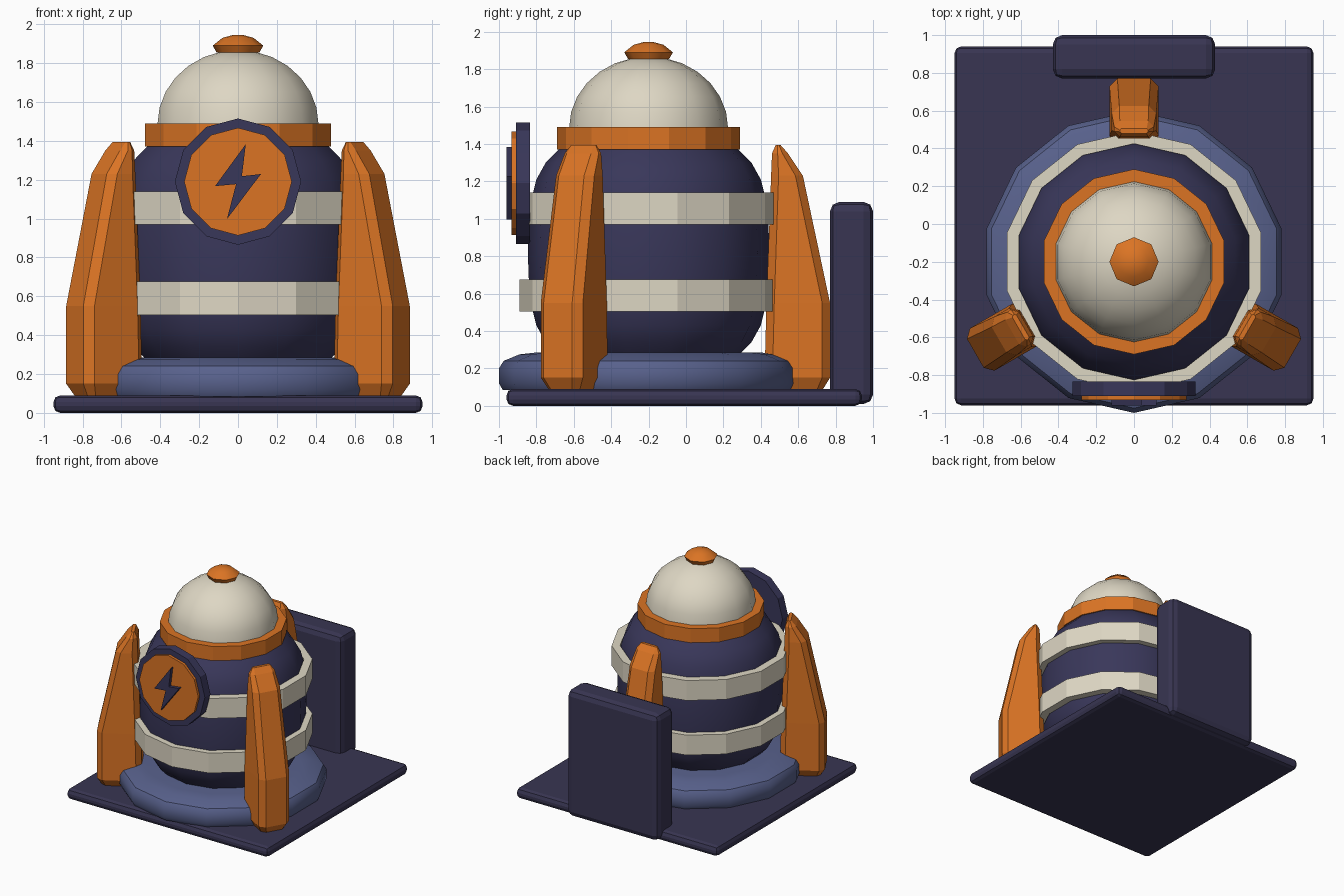
import bpy, bmesh, math
from mathutils import Matrix

if "Cube" in bpy.data.objects:
    bpy.data.objects.remove(bpy.data.objects["Cube"])

CY = -0.2     # y of the tank axis
SIDES = 14


def material(name, rgb):
    m = bpy.data.materials.new(name)
    lin = [((c / 255 + 0.055) / 1.055) ** 2.4 for c in rgb]
    m.diffuse_color = (*lin, 1)
    m.use_nodes = True
    m.node_tree.nodes["Principled BSDF"].inputs["Base Color"].default_value = m.diffuse_color
    return m


NAVY = material("navy", (57, 55, 90))
PLATE = material("dark_slate", (56, 53, 82))
ORANGE = material("orange", (219, 116, 36))
CREAM = material("cream", (222, 215, 196))
BLUE = material("steel_blue", (88, 97, 140))


def finish(bm, name, mat, smooth=None):
    bmesh.ops.recalc_face_normals(bm, faces=bm.faces)
    me = bpy.data.meshes.new(name)
    bm.to_mesh(me)
    bm.free()
    ob = bpy.data.objects.new(name, me)
    bpy.context.collection.objects.link(ob)
    me.materials.append(mat)
    if smooth:
        bpy.ops.object.select_all(action='DESELECT')
        ob.select_set(True)
        bpy.context.view_layer.objects.active = ob
        bpy.ops.object.shade_smooth_by_angle(angle=math.radians(smooth))
    return ob


def loft(bm, rings, closed=False):
    """Skin rings of points; cap both ends, or join last to first."""
    vs = [[bm.verts.new(p) for p in ring] for ring in rings]
    n = len(vs[0])
    pairs = list(zip(vs, vs[1:])) + ([(vs[-1], vs[0])] if closed else [])
    for a, b in pairs:
        for i in range(n):
            j = (i + 1) % n
            bm.faces.new((a[i], a[j], b[j], b[i]))
    if not closed:
        bm.faces.new(vs[0][::-1])
        bm.faces.new(vs[-1])


def lathe(name, profile, mat, sides=SIDES, smooth=None, closed=False):
    """Turn (radius, z) points about the tank axis, one corner to the front."""
    bm = bmesh.new()
    angles = [2 * math.pi * i / sides - math.pi / 2 for i in range(sides)]
    loft(bm, [[(r * math.cos(a), CY + r * math.sin(a), z) for a in angles]
              for r, z in profile], closed)
    return finish(bm, name, mat, smooth)


def slab(name, x, y, z, bevel, mat):
    bm = bmesh.new()
    bmesh.ops.create_cube(bm, size=1)
    for v in bm.verts:
        v.co = [lo + (c + 0.5) * (hi - lo) for c, (lo, hi) in zip(v.co, (x, y, z))]
    bmesh.ops.bevel(bm, geom=bm.edges[:], offset=bevel, segments=2,
                    profile=0.5, affect='EDGES')
    return finish(bm, name, mat)


def front_plate(name, pts, y0, y1, mat):
    """Extrude an (x, z) outline from y0 forward to y1."""
    bm = bmesh.new()
    loft(bm, [[(x, y, z) for x, z in pts] for y in (y0, y1)])
    return finish(bm, name, mat)


def disc(r, n=12, z=1.19):
    return [(r * math.sin(2 * math.pi * i / n), z + r * math.cos(2 * math.pi * i / n))
            for i in range(n)]


# Ground plate and rear panel
slab("base_plate", (-0.95, 0.95), (-0.96, 0.94), (0, 0.09), 0.035, PLATE)
slab("rear_panel", (-0.43, 0.43), (0.77, 1.0), (0.01, 1.09), 0.05, PLATE)

# Round foot, tank body, collar
lathe("foot_ring", [(0.78, 0.085), (0.80, 0.12), (0.80, 0.2), (0.775, 0.24),
                    (0.69, 0.275), (0.6, 0.285)], BLUE, smooth=35)
lathe("tank_body", [(0.47, 0.26), (0.55, 0.34), (0.60, 0.43), (0.63, 0.55),
                    (0.642, 0.7), (0.645, 0.82), (0.642, 0.94), (0.63, 1.09),
                    (0.60, 1.21), (0.55, 1.30), (0.47, 1.38)], NAVY, smooth=40)
lathe("collar", [(0.49, 1.37), (0.49, 1.49)], ORANGE)

# Bands around the tank
for name, z0, z1 in (("lower_band", 0.505, 0.675), ("upper_band", 0.97, 1.14)):
    lathe(name, [(0.69, z0), (0.69, z1), (0.625, z1), (0.625, z0)], CREAM, closed=True)

# Dome and knob
steps = [math.radians(d) for d in (0, 13, 26, 39, 52, 65, 78, 86)]
lathe("dome", [(0.425 * math.cos(a), 1.485 + 0.382 * math.sin(a)) for a in steps],
      CREAM, smooth=40)
lathe("knob", [(0.11, 1.855), (0.13, 1.89), (0.08, 1.93), (0.025, 1.945)],
      ORANGE, sides=8, smooth=40)

# Front emblem
front_plate("emblem_rim", disc(0.325), -0.835, -0.91, NAVY)
front_plate("emblem_face", disc(0.277), -0.90, -0.932, ORANGE)
front_plate("emblem_bolt", [(0.04, 1.383), (-0.118, 1.167), (-0.01, 1.177),
                            (-0.057, 0.997), (0.118, 1.229), (0.02, 1.218)],
            -0.925, -0.96, NAVY)

# Three support fins: (height, inner radius, outer radius, half width, chamfer)
FIN = [(0.085, 0.66, 0.93, 0.095, 0.03), (0.15, 0.62, 0.97, 0.13, 0.042),
       (0.55, 0.63, 0.97, 0.13, 0.042), (1.23, 0.655, 0.825, 0.118, 0.04),
       (1.35, 0.66, 0.745, 0.105, 0.03), (1.395, 0.68, 0.705, 0.075, 0.008)]
for name, deg in (("back_fin", 90), ("right_fin", -30), ("left_fin", 210)):
    bm = bmesh.new()
    loft(bm, [[(a, w - c, z), (a + c, w, z), (b - c, w, z), (b, w - c, z),
               (b, c - w, z), (b - c, -w, z), (a + c, -w, z), (a, c - w, z)]
              for z, a, b, w, c in FIN])
    bm.transform(Matrix.Translation((0, CY, 0)) @ Matrix.Rotation(math.radians(deg), 4, 'Z'))
    finish(bm, name, ORANGE)
